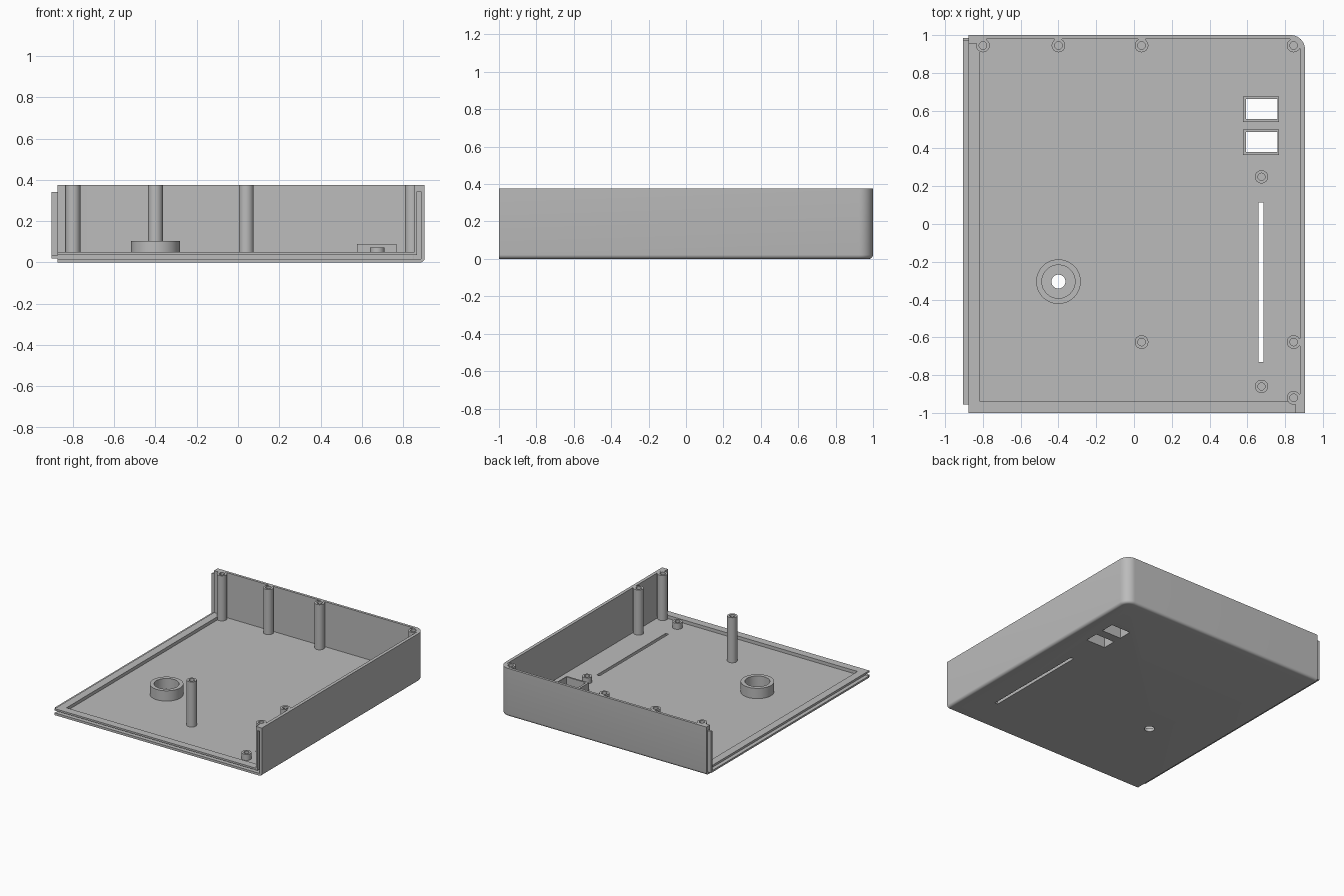
import bpy, bmesh, math
from mathutils import Vector

if "Cube" in bpy.data.objects:
    bpy.data.objects.remove(bpy.data.objects["Cube"], do_unlink=True)

grey = bpy.data.materials.new("plain grey")
grey.use_nodes = True
colour = (0.5, 0.5, 0.5, 1)
grey.diffuse_color = colour
grey.node_tree.nodes["Principled BSDF"].inputs["Base Color"].default_value = colour

X0, X1, TOP, FLOOR, RIM = -0.875, 0.905, 0.375, 0.025, 0.05


def finish(name, bm):
    bmesh.ops.recalc_face_normals(bm, faces=bm.faces)
    mesh = bpy.data.meshes.new(name)
    bm.to_mesh(mesh)
    bm.free()
    ob = bpy.data.objects.new(name, mesh)
    bpy.context.collection.objects.link(ob)
    mesh.materials.append(grey)
    return ob


def prism(name, pts, z0, z1, edge_round=0):
    """Upright prism; optionally rounds the bottom along the two walled sides."""
    bm = bmesh.new()
    base = bm.faces.new([bm.verts.new((x, y, z0)) for x, y in pts])
    up = bmesh.ops.extrude_face_region(bm, geom=[base])["geom"]
    bmesh.ops.translate(bm, vec=(0, 0, z1 - z0),
                        verts=[g for g in up if isinstance(g, bmesh.types.BMVert)])
    if edge_round:
        def walled(e):
            a, b = (v.co for v in e.verts)
            return (max(a.z, b.z) < z0 + 1e-5 and max(a.x, b.x) > X0 + 0.01
                    and max(a.y, b.y) > -0.99)
        bmesh.ops.bevel(bm, geom=[e for e in bm.edges if walled(e)], offset=edge_round,
                        segments=5, profile=0.5, affect='EDGES')
    return finish(name, bm)


def box(name, x0, x1, y0, y1, z0, z1):
    return prism(name, [(x0, y0), (x1, y0), (x1, y1), (x0, y1)], z0, z1)


def tray(x0, x1, y0, y1, r):
    """Rectangle outline with one rounded corner at +x +y."""
    arc = [(x1 - r + r * math.cos(a), y1 - r + r * math.sin(a))
           for a in (math.pi / 2 * i / 10 for i in range(11))]
    return [(x0, y0), (x1, y0)] + arc + [(x0, y1)]


def lathe(name, x, y, profile, n=32):
    """Spin a closed (radius, height) loop about a vertical axis."""
    bm = bmesh.new()
    rings = []
    for i in range(n):
        a = 2 * math.pi * i / n
        rings.append([bm.verts.new((x + r * math.cos(a), y + r * math.sin(a), z))
                      for r, z in profile])
    m = len(profile)
    for i in range(n):
        p, q = rings[i], rings[(i + 1) % n]
        for j in range(m):
            k = (j + 1) % m
            bm.faces.new((p[j], q[j], q[k], p[k]))
    return finish(name, bm)


def tube(name, x, y, outer, inner, z0, z1, bore):
    """Tube whose narrower bore ends just above a near closed bottom."""
    return lathe(name, x, y, [(outer, z0), (outer, z1), (inner, z1),
                              (inner, bore), (0.0005, bore), (0.0005, z0)])


def cut(target, cutter):
    cutter.hide_render = True
    mod = target.modifiers.new("cut", 'BOOLEAN')
    mod.operation, mod.solver, mod.object = 'DIFFERENCE', 'EXACT', cutter
    bpy.context.view_layer.objects.active = target
    bpy.ops.object.modifier_apply(modifier=mod.name)
    bpy.data.objects.remove(cutter, do_unlink=True)


# Shell: floor, back wall and one side wall
shell = prism("shell", tray(X0, X1, -1, 1, 0.075), 0, TOP, 0.022)
cut(shell, prism("cavity_cutter", tray(-0.815, 0.88, -0.94, 0.98, 0.05), FLOOR, 1))
cut(shell, box("open_sides_cutter", -2, 0.855, -2, 0.955, RIM, 1))

# Groove along the front edge and up the side wall end
cut(shell, box("floor_groove_cutter", -2, 0.886, -2, -0.955, 0.018, 0.036))
cut(shell, box("wall_groove_cutter", 0.868, 0.886, -2, -0.955, 0.018, 0.345))

# Openings through the floor
cut(shell, box("slot_cutter", 0.66, 0.685, -0.73, 0.115, -1, 0.2))
bpy.ops.mesh.primitive_cylinder_add(vertices=32, radius=0.037, depth=0.4,
                                    location=(-0.4, -0.305, 0))
cut(shell, bpy.context.object)

# Framed windows
for i, y in enumerate((0.433, 0.608)):
    def window():
        return box("window_cutter", 0.594, 0.76, y - 0.053, y + 0.053, -1, 0.3)
    cut(shell, window())
    frame = box(f"window_frame_{i + 1}", 0.576, 0.768, y - 0.067, y + 0.067, 0.015, 0.09)
    cut(frame, window())

# Tongue along the open side and up the back wall end
box("floor_tongue", -0.905, -0.85, -0.955, 0.985, 0.02, 0.034)
box("wall_tongue", -0.905, -0.85, 0.97, 0.985, 0.02, 0.342)

# Tall screw posts
back_posts = [(x, 0.945) for x in (-0.8, -0.4, 0.04, 0.845)]
side_posts = [(0.845, -0.625), (0.845, -0.92)]
for i, (x, y) in enumerate(back_posts + side_posts + [(0.04, -0.625)]):
    tube(f"screw_post_{i + 1}", x, y, 0.036, 0.02, 0.015, TOP, 0.12)

# Webs tying the posts to the walls
for i, (x, y) in enumerate(back_posts):
    box(f"back_web_{i + 1}", x - 0.02, x + 0.02, y + 0.026, 0.99, 0.015, TOP - 0.001)
for i, (x, y) in enumerate(side_posts):
    box(f"side_web_{i + 1}", x + 0.026, 0.89, y - 0.02, y + 0.02, 0.04, TOP - 0.001)

# Short standoffs
for i, y in enumerate((0.25, -0.86)):
    tube(f"standoff_{i + 1}", 0.675, y, 0.035, 0.019, 0.015, 0.072, 0.03)

# Ring collar around the round hole
lathe("ring_collar", -0.4, -0.305,
      [(0.118, 0.015), (0.118, 0.105), (0.088, 0.105), (0.088, 0.015)], 48)

# Smooth curved surfaces, keep hard edges
for ob in bpy.context.scene.objects:
    ob.select_set(ob.type == 'MESH')
bpy.context.view_layer.objects.active = shell
bpy.ops.object.shade_smooth_by_angle(angle=math.radians(32))
